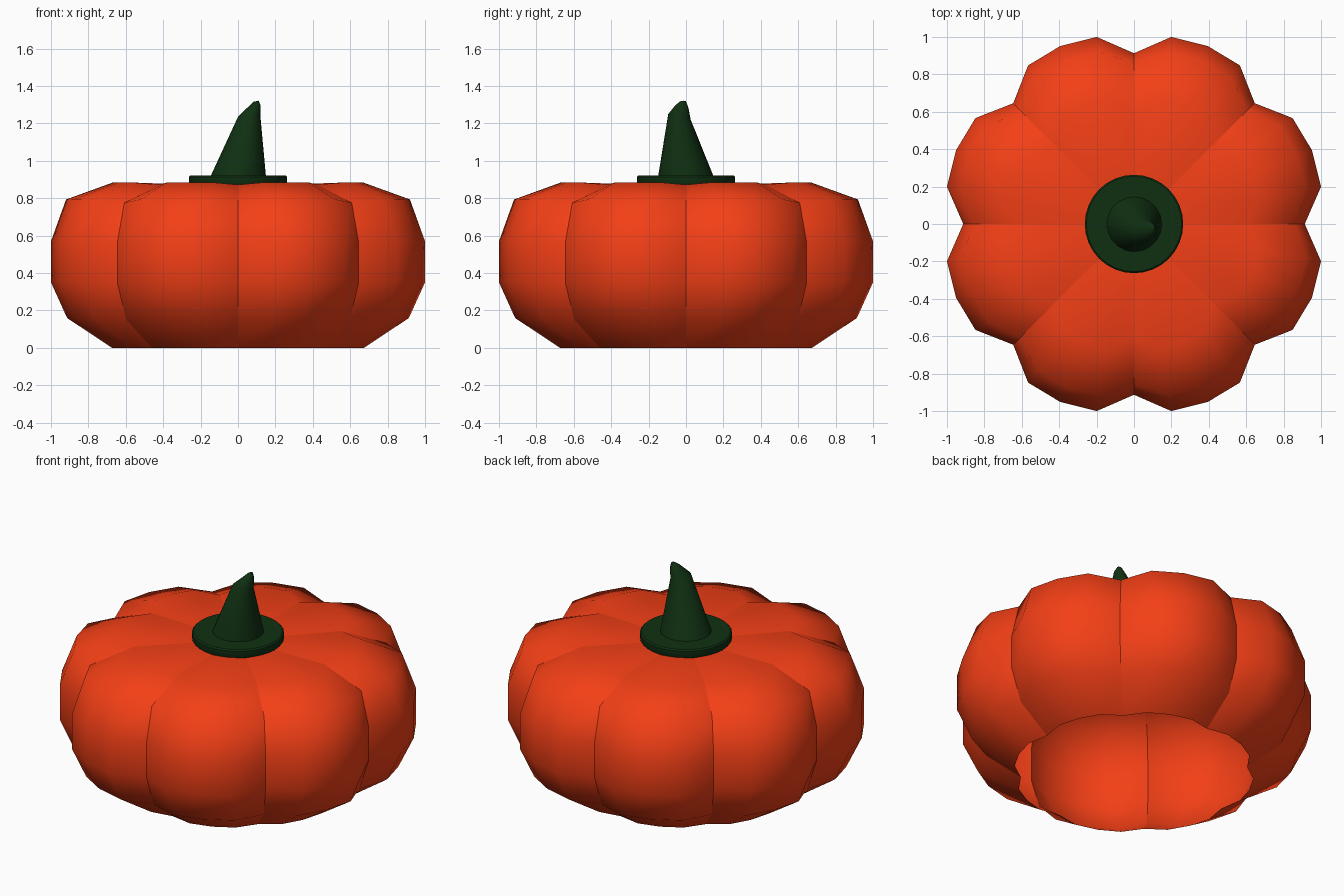
import bpy, bmesh
from math import cos, sin, pi, radians

if "Cube" in bpy.data.objects:
    bpy.data.objects.remove(bpy.data.objects["Cube"])


def material(name, rgb):
    m = bpy.data.materials.new(name)
    m.diffuse_color = (*rgb, 1)
    m.use_nodes = True
    m.node_tree.nodes["Principled BSDF"].inputs["Base Color"].default_value = m.diffuse_color
    return m


def finish(bm, name, mat, angle=None):
    me = bpy.data.meshes.new(name)
    bm.to_mesh(me)
    bm.free()
    ob = bpy.data.objects.new(name, me)
    bpy.context.collection.objects.link(ob)
    me.materials.append(mat)
    bpy.ops.object.select_all(action='DESELECT')
    ob.select_set(True)
    bpy.context.view_layer.objects.active = ob
    if angle:
        bpy.ops.object.shade_smooth_by_angle(angle=radians(angle))
    else:
        bpy.ops.object.shade_smooth()
    return ob


def skin(bm, rings, closed):
    """Bridge consecutive rows of vertices with quads."""
    for a, b in zip(rings, rings[1:]):
        n = len(a)
        for j in range(n if closed else n - 1):
            k = (j + 1) % n
            bm.faces.new((a[j], a[k], b[k], b[j]))


orange = material("orange", (0.9, 0.05, 0.008))
green = material("green", (0.005, 0.03, 0.006))

# Pumpkin shell: eight unmerged lobes, open underneath (r, z per row)
ridge = [(.69, 0), (.94, .16), (1.03, .35), (1.03, .57), (.945, .795),
         (.69, .885), (.28, .872), (.01, .868)]
groove = [(.65, 0), (.845, .15), (.913, .35), (.913, .56), (.86, .775),
          (.60, .872), (.28, .868), (.01, .868)]
weights = [0, .91, 1, .91, 0]
bm = bmesh.new()
for lobe in range(8):
    rows = []
    for (r1, z1), (r0, z0) in zip(ridge, groove):
        row = []
        for j, w in enumerate(weights):
            a = radians(lobe * 45 + j * 11.25)
            r, z = r0 + (r1 - r0) * w, z0 + (z1 - z0) * w
            row.append(bm.verts.new((r * cos(a), r * sin(a), z)))
        rows.append(row)
    skin(bm, rows, False)
finish(bm, "pumpkin_shell", orange)


def tube(name, rings, sides, angle):
    """Capped loft; each ring is centre x, y, z, radius, slope in x, slope in y."""
    bm = bmesh.new()
    rows = []
    for x, y, z, r, sx, sy in rings:
        row = []
        for i in range(sides):
            dx, dy = r * cos(2 * pi * i / sides), r * sin(2 * pi * i / sides)
            row.append(bm.verts.new((x + dx, y + dy, z + sx * dx + sy * dy)))
        rows.append(row)
    skin(bm, rows, True)
    bm.faces.new(rows[0][::-1])
    bm.faces.new(rows[-1])
    return finish(bm, name, green, angle)


# Stem collar
tube("stem_collar", [(0, 0, .86, .25, 0, 0), (0, 0, .88, .263, 0, 0),
                     (0, 0, .914, .263, 0, 0), (0, 0, .922, .255, 0, 0)], 32, 40)

# Leaning stem with rounded tip
tube("stem", [(0, 0, .91, .15, 0, 0), (.06, -.035, 1.235, .06, 0, -.25),
              (.085, -.022, 1.29, .035, .2, -.2),
              (.096, -.015, 1.318, .015, .2, 0)], 20, 60)
